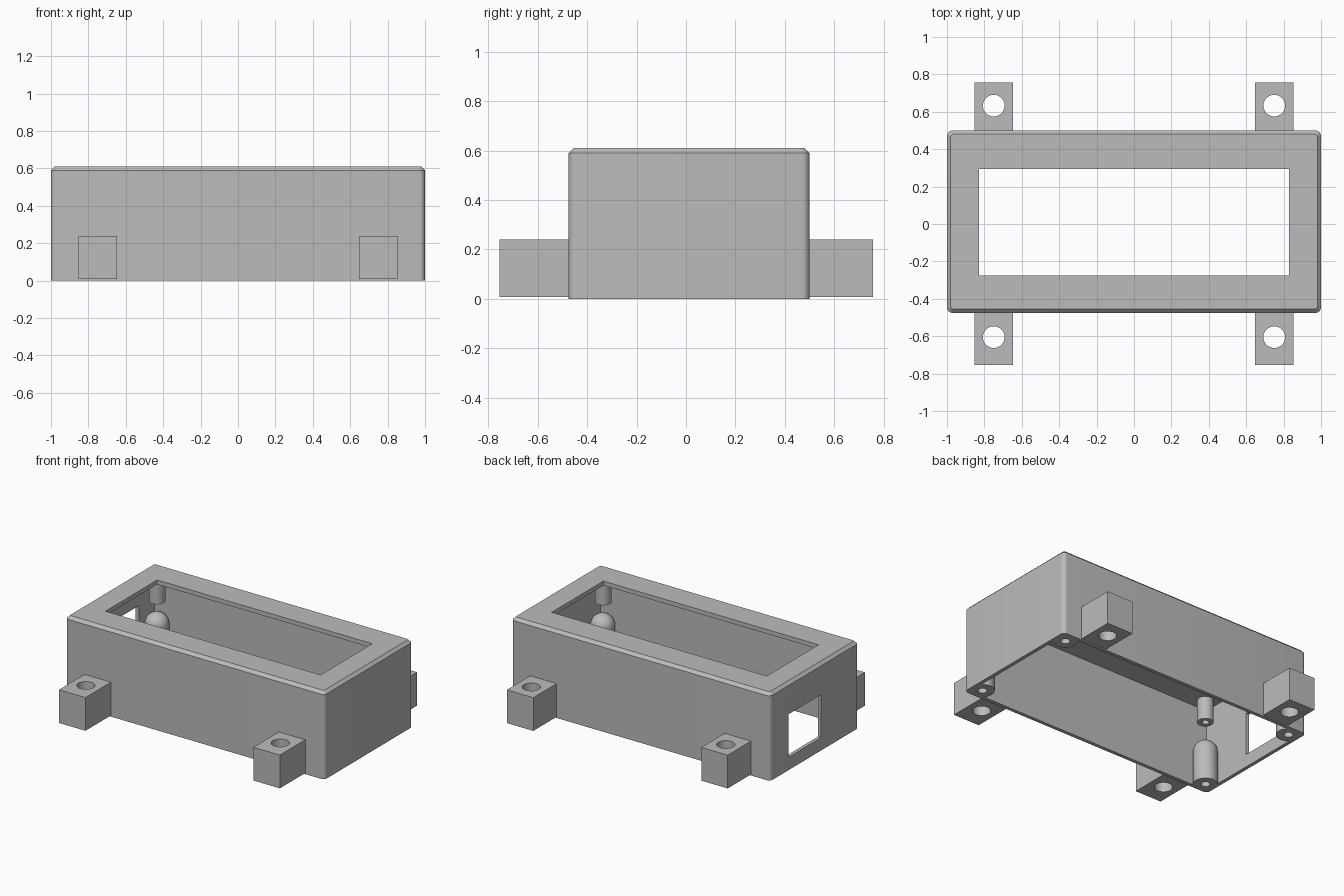
import bpy, bmesh, math

if "Cube" in bpy.data.objects:
    bpy.data.objects.remove(bpy.data.objects["Cube"])

SEG = 8  # arc segments per corner

grey = bpy.data.materials.new("plain grey")
grey.diffuse_color = (0.5, 0.5, 0.5, 1)
grey.use_nodes = True
grey.node_tree.nodes["Principled BSDF"].inputs["Base Color"].default_value = grey.diffuse_color


def rounded(x0, x1, y0, y1, r, z):
    """Rounded rectangle loop; r = 0 gives a sharp one, full r a circle."""
    pts = []
    corners = ((x1 - r, y1 - r), (x0 + r, y1 - r), (x0 + r, y0 + r), (x1 - r, y0 + r))
    for i, (cx, cy) in enumerate(corners):
        for k in range(SEG + 1):
            a = math.pi / 2 * (i + k / SEG)
            pts.append((cx + r * math.cos(a), cy + r * math.sin(a), z))
    return pts


def circle(cx, cy, r, z):
    return rounded(cx - r, cx + r, cy - r, cy + r, r, z)


def loft(name, loops, closed=False):
    """Skin a series of equal-length loops with faces."""
    bm = bmesh.new()
    rings = [[bm.verts.new(p) for p in loop] for loop in loops]
    n = len(rings[0])
    pairs = list(zip(rings, rings[1:]))
    if closed:
        pairs.append((rings[-1], rings[0]))
    for a, b in pairs:
        for i in range(n):
            j = (i + 1) % n
            bm.faces.new((a[i], a[j], b[j], b[i]))
    bmesh.ops.remove_doubles(bm, verts=bm.verts, dist=1e-5)
    bmesh.ops.recalc_face_normals(bm, faces=bm.faces)
    mesh = bpy.data.meshes.new(name)
    bm.to_mesh(mesh)
    bm.free()
    mesh.materials.append(grey)
    ob = bpy.data.objects.new(name, mesh)
    bpy.context.collection.objects.link(ob)
    return ob


def activate(ob):
    bpy.ops.object.select_all(action='DESELECT')
    ob.select_set(True)
    bpy.context.view_layer.objects.active = ob


def smooth(ob):
    activate(ob)
    bpy.ops.object.shade_smooth_by_angle(angle=math.radians(30))


# Main dimensions
X, Y0, Y1, H = 1.0, -0.475, 0.5, 0.61
WALL, TOP, CH = 0.025, 0.03, 0.02

# Housing: open bottom, chamfered top with a display opening
inner = (-X + WALL, X - WALL, Y0 + WALL, Y1 - WALL, 0)
opening = (-0.83, 0.83, -0.275, 0.295, 0)
outer = (-X, X, Y0, Y1, 0.03)
housing = loft("housing", [
    rounded(*outer, 0),
    rounded(*outer, H - CH),
    rounded(-X + CH, X - CH, Y0 + CH, Y1 - CH, 0.015, H),
    rounded(*opening, H),
    rounded(*opening, H - TOP),
    rounded(*inner, H - TOP),
    rounded(*inner, 0),
], closed=True)

# Cable window in the left end wall
bpy.ops.mesh.primitive_cube_add(size=1, location=(-X, 0.12, 0.24))
cutter = bpy.context.object
cutter.name = "window_cutter"
cutter.scale = (0.2, 0.36, 0.30)
cutter.hide_render = True
mod = housing.modifiers.new("window", 'BOOLEAN')
mod.operation = 'DIFFERENCE'
mod.solver = 'EXACT'
mod.object = cutter
activate(housing)
bpy.ops.object.modifier_apply(modifier="window")
bpy.data.objects.remove(cutter)
smooth(housing)

for sx, side in ((-1, "left"), (1, "right")):
    # Mounting lugs with vertical screw holes
    for end, y0, y1, hy in (("front", -0.755, Y0 + 0.01, -0.605),
                            ("back", Y1 - 0.01, 0.757, 0.633)):
        cx = sx * 0.75
        block = (cx - 0.102, cx + 0.102, y0, y1, 0)
        smooth(loft(f"{end}_{side}_lug", [
            rounded(*block, 0.008), rounded(*block, 0.24),
            circle(cx, hy, 0.058, 0.24), circle(cx, hy, 0.058, 0.008),
        ], closed=True))

    # Domed corner screw posts with blind holes
    for end, cy in (("front", Y0 + 0.08), ("back", Y1 - 0.08)):
        cx, r, zc = sx * 0.92, 0.079, 0.235
        dome = [circle(cx, cy, r * math.cos(a), zc + r * math.sin(a))
                for a in (math.pi / 2 * k / 8 for k in range(9))]
        smooth(loft(f"{end}_{side}_screw_post", [
            circle(cx, cy, 0, 0.2), circle(cx, cy, 0.03, 0.2),
            circle(cx, cy, 0.03, 0), circle(cx, cy, r, 0)] + dome))

    # Display standoffs hanging from the top plate
    for end, cy in (("front", -0.353), ("back", 0.373)):
        cx = sx * 0.885
        smooth(loft(f"{end}_{side}_standoff", [
            circle(cx, cy, 0, 0.56), circle(cx, cy, 0.023, 0.56),
            circle(cx, cy, 0.023, 0.42), circle(cx, cy, 0.052, 0.42),
            circle(cx, cy, 0.052, H - 0.015), circle(cx, cy, 0, H - 0.015)]))
